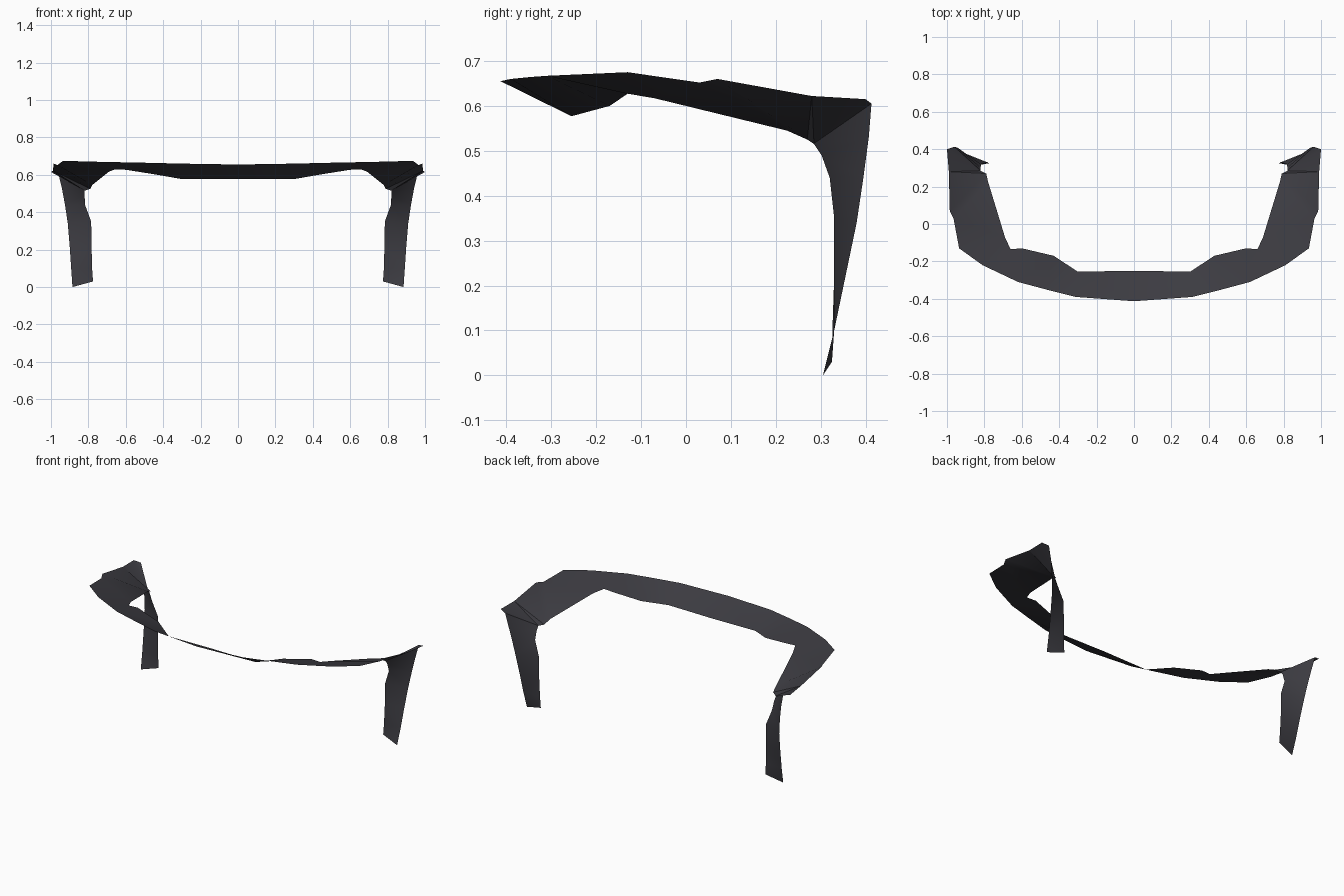
import bpy
import bmesh

cube = bpy.data.objects.get("Cube")
if cube:
    bpy.data.objects.remove(cube, do_unlink=True)

charcoal = bpy.data.materials.new("charcoal")
charcoal.use_nodes = True
colour = (0.045, 0.044, 0.053, 1)
charcoal.diffuse_color = colour
charcoal.node_tree.nodes["Principled BSDF"].inputs["Base Color"].default_value = colour


def ribbon(name, sections):
    """Sheet joining paired outer and inner edge points, mirrored across x."""
    bm = bmesh.new()
    previous = None
    for outer, inner in sections:
        pair = (bm.verts.new(outer), bm.verts.new(inner))
        if previous:
            bm.faces.new((previous[0], pair[0], pair[1], previous[1]))
        previous = pair
    # Non-planar quads become clean triangles
    bmesh.ops.triangulate(bm, faces=bm.faces[:], quad_method='SHORT_EDGE')
    mesh = bpy.data.meshes.new(name)
    bm.to_mesh(mesh)
    bm.free()
    mesh.materials.append(charcoal)
    obj = bpy.data.objects.new(name, mesh)
    bpy.context.collection.objects.link(obj)
    mirror = obj.modifiers.new("Mirror", 'MIRROR')
    mirror.use_axis[0] = True
    mirror.use_mirror_merge = True
    mirror.merge_threshold = 0.001
    bpy.ops.object.select_all(action='DESELECT')
    obj.select_set(True)
    bpy.context.view_layer.objects.active = obj
    bpy.ops.object.shade_smooth_by_angle(angle=0.5)
    return obj


# Shared corner where the curved band folds down into the leg
corner_outer = (.96, .413, .605)
corner_inner = (.82, .285, .515)

# Curved band, from the centre of the front round to the rear corner
ribbon("curved_band", [
    ((0, -.413, .655), (0, -.25, .577)),
    ((.31, -.39, .66), (.3, -.255, .577)),
    ((.47, -.35, .664), (.43, -.17, .6)),
    ((.62, -.31, .667), (.6, -.13, .627)),
    ((.81, -.22, .671), (.66, -.135, .628)),
    ((.935, -.13, .675), (.69, -.07, .617)),
    ((.965, .03, .652), (.78, .225, .545)),
    ((.985, .07, .66), (.79, .27, .525)),
    ((.99, .28, .622), corner_inner),
    ((1, .4, .615), corner_inner[:2] + (.516,)),
    (corner_outer, corner_inner),
])

# Twisted legs, from the rear corners to the ground
ribbon("rear_legs", [
    (corner_outer, corner_inner),
    ((.942, .407, .53), (.82, .302, .49)),
    ((.925, .395, .44), (.818, .32, .44)),
    ((.91, .38, .34), (.785, .33, .35)),
    ((.9, .355, .22), (.783, .33, .22)),
    ((.892, .33, .1), (.78, .326, .1)),
    ((.885, .305, 0), (.775, .325, .03)),
])
